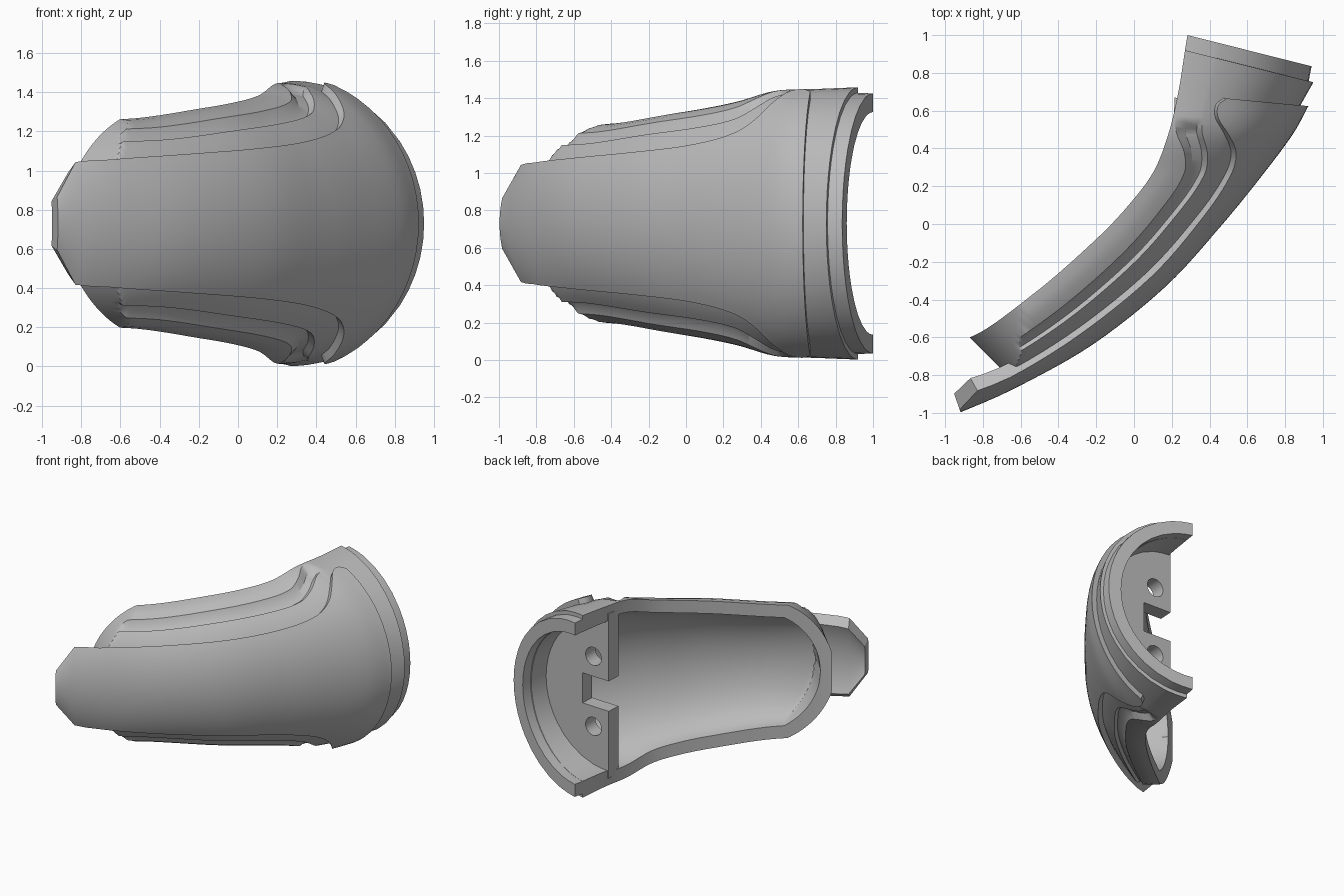
import bpy, bmesh, math
from mathutils import Vector, Matrix

if "Cube" in bpy.data.objects:
    bpy.data.objects.remove(bpy.data.objects["Cube"])

MID = 0.73          # height of the mirror plane

grey = bpy.data.materials.new("plain_grey")
grey.use_nodes = True
COLOUR = (0.5, 0.5, 0.5, 1)
grey.diffuse_color = COLOUR
grey.node_tree.nodes["Principled BSDF"].inputs["Base Color"].default_value = COLOUR

# Spine stations: u, rim x, rim y, crown x, crown y, half height
SPINE = [(-1, -1.07, -.555, -.932, -.957, .50), (0, -.87, -.60, -.64, -.83, .525),
         (1, -.52, -.36, -.25, -.61, .537), (2, -.20, -.08, .13, -.31, .585),
         (3, -.02, .11, .42, .0, .617), (4, .105, .28, .625, .245, .653),
         (5, .183, .48, .795, .47, .709), (6, .235, .70, .885, .635, .719),
         (7, .27, .92, .95, .75, .728)]
# Half angle of the raised plate, and angle of the side groove
PLATE = [(0, 35), (1, 37.5), (2, 37.5), (3, 39.5), (4, 44), (4.5, 50), (5, 61),
         (5.4, 69), (5.75, 71), (5.95, 68)]
GROOVE = [(0, 58), (1, 59), (3, 62), (4, 65), (4.5, 71), (5, 79), (5.3, 81), (7, 81)]


def curve(keys, u):
    """Smooth interpolation through keyed tuples."""
    n = len(keys) - 1
    i = max(k for k in range(n) if k == 0 or keys[k][0] <= u)
    a, b = keys[i], keys[i + 1]
    p, q = keys[max(i - 1, 0)], keys[min(i + 2, n)]
    w = b[0] - a[0]
    t = (u - a[0]) / w
    out = []
    for k in range(1, len(a)):
        m0 = (b[k] - p[k]) / (b[0] - p[0]) * w
        m1 = (q[k] - a[k]) / (q[0] - a[0]) * w
        out.append((2*t**3 - 3*t*t + 1) * a[k] + (t**3 - 2*t*t + t) * m0
                   + (3*t*t - 2*t**3) * b[k] + (t**3 - t*t) * m1)
    return out


def arc_point(station, angle, grow=0.0, f=1.0, radius=None):
    """Point on a half-ellipse section; radius rounds off the small end."""
    ix, iy, ox, oy, h = station
    rim, d = Vector((ix, iy)), Vector((ox - ix, oy - iy))
    a = math.radians(angle)
    p = rim + d.normalized() * (d.length + grow) * math.cos(a) * f
    z = (h + grow) * math.sin(a) * f
    if radius:
        along = -(p.x + p.y) / math.sqrt(2) - .47
        if along > 0:
            lim = math.sqrt(max(radius**2 - along**2, 0))
            z = max(-lim, min(lim, z))
    return Vector((p.x, p.y, MID + z))


def finish(name, bm, angle=30):
    bmesh.ops.recalc_face_normals(bm, faces=bm.faces)
    me = bpy.data.meshes.new(name)
    bm.to_mesh(me)
    bm.free()
    me.materials.append(grey)
    ob = bpy.data.objects.new(name, me)
    bpy.context.scene.collection.objects.link(ob)
    if angle:
        bpy.ops.object.select_all(action='DESELECT')
        ob.select_set(True)
        bpy.context.view_layer.objects.active = ob
        bpy.ops.object.shade_smooth_by_angle(angle=math.radians(angle))
    return ob


def loft(name, sections):
    """Solid shell from (outer points, inner points) sections."""
    bm = bmesh.new()
    rows = [[bm.verts.new(p) for p in o + i[::-1]] for o, i in sections]
    n = len(rows[0])
    for r, s in zip(rows, rows[1:]):
        for k in range(n):
            j = (k + 1) % n
            bm.faces.new((r[k], r[j], s[j], s[k]))
    for r in (rows[0], rows[-1]):
        for k in range(n // 2 - 1):
            bm.faces.new((r[k], r[k + 1], r[n - 2 - k], r[n - 1 - k]))
    return finish(name, bm)


def steps(a, b, n):
    return [a + (b - a) * i / n for i in range(n + 1)]


def mirrored(half):
    """Half profile as (angle, scale) pairs from crown to rim, both sides."""
    return [(-a, f) for a, f in half[:0:-1]] + half


# Main shell with a groove along each side that hooks up to the rim
sections = []
for u in steps(0, 1.2, 60) + steps(1.2, 4, 16)[1:] + steps(4, 5.5, 20)[1:] + steps(5.56, 7, 8):
    st = curve(SPINE, u)
    c = curve(GROOVE, u)[0]
    low = 1 - .055 * max(0, min(1, (5.35 - u) / .3))
    half = [(a, 1) for a in steps(0, 35, 5) + steps(35, c - 6, 4)[1:]]
    half += [(c - 4, low), (c + 2, low)] + [(a, 1) for a in steps(c + 7, 90, 3)]
    prof = mirrored(half)
    # Behind the bulkhead the inside is a straight socket
    if u > 5.5:
        t = (u - 5.5) / 1.5
        inside, wall = (st[0], st[1], .755 + .067 * t, .51 + .27 * t, .597), 0
    else:
        inside, wall = st, -.10
    sections.append(([arc_point(st, a, 0, f, .59) for a, f in prof],
                     [arc_point(inside, a, wall, 1, .49) for a, f in prof]))
# Stepped lip at the wide end
for st in ((.27, .92, .925, .757, .698), (.283, 1.0, .94, .835, .695)):
    sections.append(([arc_point(st, a) for a, f in prof],
                     [arc_point(st, a, -.1) for a, f in prof]))
loft("main_shell", sections)

# Raised outer plate, running out to a chamfered tongue
sections = []
for u in [-1, -.58, -.3] + steps(0, 4, 24) + steps(4, 5.95, 24)[1:]:
    st = curve(SPINE, u)
    if u < 0:
        half_angle = 14.5 + 20 * (u + 1) / .42 if u < -.57 else 35
    else:
        half_angle = curve(PLATE, u)[0]
    angles = steps(-half_angle, half_angle, 24)
    sections.append(([arc_point(st, a, .042) for a in angles],
                     [arc_point(st, a, -.05) for a in angles]))
loft("raised_plate", sections)

# Bulkhead across the wide end, notched in the middle
st = curve(SPINE, 5.5)
out = Vector((st[2] - st[0], st[3] - st[1], 0))
length = out.length - .06
out.normalize()
back = Vector((-out.y, out.x, 0))
rim = Vector((st[0], st[1], MID))
outline = [(length * math.cos(math.radians(a)), (st[4] - .06) * math.sin(math.radians(a)))
           for a in steps(-90, 90, 36)]
outline += [(0, .12), (.24, .12), (.24, -.12), (0, -.12)]
bm = bmesh.new()
face = bm.faces.new([bm.verts.new(rim + out * d + Vector((0, 0, z)) - back * .035)
                     for d, z in outline])
ext = bmesh.ops.extrude_face_region(bm, geom=[face])
bmesh.ops.translate(bm, vec=back * .115, verts=[v for v in ext["geom"] if isinstance(v, bmesh.types.BMVert)])
bulkhead = finish("bulkhead", bm, angle=0)

# Two bolt holes through the bulkhead
bm = bmesh.new()
for side in (-1, 1):
    place = Matrix.Translation(rim + out * .14 + Vector((0, 0, side * .28)))
    turn = back.to_track_quat('Z', 'Y').to_matrix().to_4x4()
    bmesh.ops.create_cone(bm, cap_ends=True, segments=32, radius1=.072, radius2=.072,
                          depth=.4, matrix=place @ turn)
cutter = finish("hole_cutter", bm, angle=0)
cutter.hide_render = True
cutter.hide_set(True)
cut = bulkhead.modifiers.new("bolt_holes", 'BOOLEAN')
cut.operation = 'DIFFERENCE'
cut.solver = 'EXACT'
cut.object = cutter
